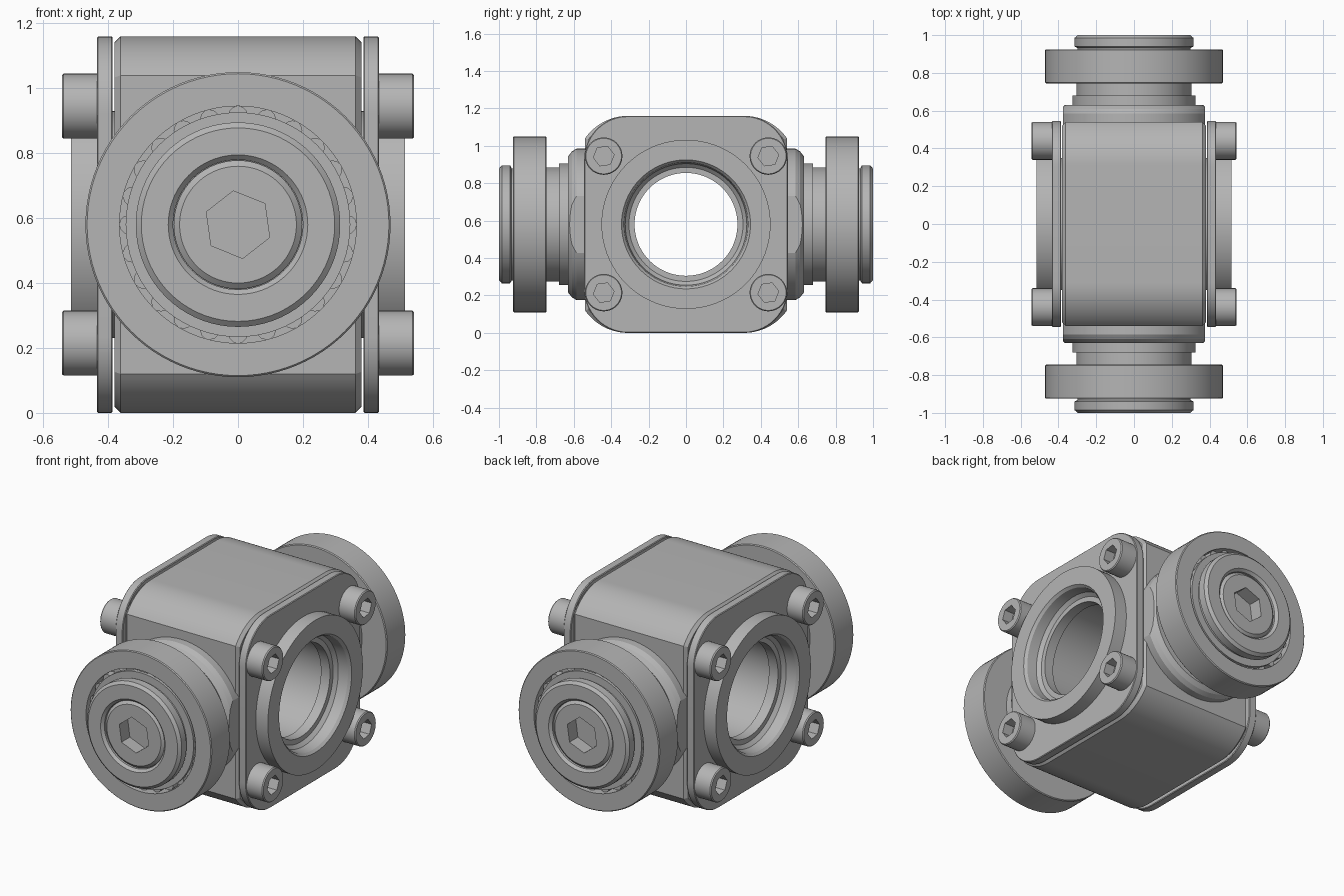
import bpy, bmesh, math
from mathutils import Vector, Matrix

if "Cube" in bpy.data.objects:
    bpy.data.objects.remove(bpy.data.objects["Cube"])

MID = 0.58
steel = bpy.data.materials.new("grey_steel")
steel.use_nodes = True
GREY = (0.46, 0.46, 0.46, 1)
steel.diffuse_color = GREY
steel.node_tree.nodes["Principled BSDF"].inputs["Base Color"].default_value = GREY


def finish(name, bm, matrix=Matrix()):
    bmesh.ops.remove_doubles(bm, verts=bm.verts, dist=1e-5)
    bmesh.ops.transform(bm, matrix=matrix, verts=bm.verts)
    bmesh.ops.recalc_face_normals(bm, faces=bm.faces)
    mesh = bpy.data.meshes.new(name)
    bm.to_mesh(mesh)
    bm.free()
    mesh.materials.append(steel)
    obj = bpy.data.objects.new(name, mesh)
    bpy.context.collection.objects.link(obj)
    return obj


def lathe(name, profile, axis, center=(0, 0, MID), segs=72, turn=0.0):
    """Closed profile of (distance along axis, radius), spun round the axis."""
    bm = bmesh.new()
    rings = []
    for i in range(segs):
        a = math.radians(turn) + math.tau * i / segs
        rings.append([bm.verts.new((r * math.cos(a), r * math.sin(a), h)) for h, r in profile])
    n = len(profile)
    for i in range(segs):
        p, q = rings[i], rings[(i + 1) % segs]
        for j in range(n):
            k = (j + 1) % n
            if profile[j][1] + profile[k][1] > 0:
                bm.faces.new((p[j], p[k], q[k], q[j]))
    rot = Vector(axis).to_track_quat('Z', 'Y').to_matrix().to_4x4()
    return finish(name, bm, Matrix.Translation(center) @ rot)


def rod(name, h0, h1, r, axis, **kw):
    return lathe(name, [(h0, 0), (h0, r), (h1, r), (h1, 0)], axis, **kw)


def rounded_slab(name, x0, x1, cy, cz, radius, half_y, bevel):
    """Rounded outline in y and z, clipped at half_y, extruded along x."""
    start = math.acos(min(1, (half_y - cy) / radius))
    arc = [start + (math.pi / 2 - start) * i / 14 for i in range(15)]
    corner = [(cy + radius * math.cos(a), cz + radius * math.sin(a)) for a in arc]
    outline = corner + [(-y, z) for y, z in reversed(corner)]
    outline += [(-y, -z) for y, z in outline]
    bm = bmesh.new()
    face = bm.faces.new([bm.verts.new((x0, y, MID + z)) for y, z in outline])
    ext = bmesh.ops.extrude_face_region(bm, geom=[face])["geom"]
    bmesh.ops.translate(bm, vec=(x1 - x0, 0, 0), verts=[v for v in ext if isinstance(v, bmesh.types.BMVert)])
    rims = [e for e in bm.edges if abs(e.verts[0].co.x - e.verts[1].co.x) < 1e-6]
    bmesh.ops.bevel(bm, geom=rims, offset=bevel, segments=1, affect='EDGES')
    return finish(name, bm)


def cut(obj, tool, operation='DIFFERENCE'):
    mod = obj.modifiers.new("cut", 'BOOLEAN')
    mod.operation, mod.object, mod.solver = operation, tool, 'EXACT'
    bpy.context.view_layer.objects.active = obj
    bpy.ops.object.modifier_apply(modifier=mod.name)
    bpy.data.objects.remove(tool)


# Main housing with a bore through both sides
body = rounded_slab("housing", -0.38, 0.38, 0.31, 0.30, 0.28, 0.54, 0.018)
cut(body, rod("bore_cutter", -0.6, 0.6, 0.30, (1, 0, 0)))

# Side covers: plate, raised ring and four socket screws each
for s, side in ((1, "left"), (-1, "right")):
    axis = (s, 0, 0)
    plate = rounded_slab(side + "_cover_plate", s * 0.386, s * 0.435, 0.31, 0.345, 0.235, 0.545, 0.004)
    cut(plate, rod("plate_cutter", 0.2, 0.7, 0.34, axis))
    lathe(side + "_bore_ring",
          [(0.36, 0.275), (0.42, 0.275), (0.42, 0.305), (0.44, 0.325), (0.50, 0.332),
           (0.515, 0.345), (0.515, 0.452), (0.43, 0.452), (0.43, 0.35), (0.36, 0.35)], axis)
    for y in (-0.44, 0.44):
        for z in (-0.365, 0.365):
            place = (0, y, MID + z)
            screw = lathe(side + "_cover_screw",
                          [(0.42, 0), (0.42, 0.1), (0.537, 0.1), (0.543, 0.095), (0.543, 0)],
                          axis, center=place, segs=40)
            cut(screw, rod("socket_cutter", 0.48, 0.6, 0.056, axis, center=place, segs=6, turn=8))

# Trunnions and rollers on the front and back
for s, side in ((-1, "front"), (1, "back")):
    axis = (0, s, 0)
    # Round flange trimmed flat on both sides
    flange = lathe(side + "_flange",
                   [(0.48, 0), (0.48, 0.405), (0.585, 0.405), (0.61, 0.39), (0.63, 0.365), (0.63, 0)], axis)
    bm = bmesh.new()
    bmesh.ops.create_cube(bm, size=2, matrix=Matrix.Translation((0, 0, MID)) @ Matrix.Diagonal((0.375, 2, 1, 1)))
    cut(flange, finish("trim_cutter", bm), 'INTERSECT')
    cut(flange, rod("bore_cutter", -0.6, 0.6, 0.30, (1, 0, 0)))
    # Stepped axle with recessed end
    lathe(side + "_axle",
          [(0.60, 0), (0.60, 0.325), (0.68, 0.325), (0.68, 0.305), (0.89, 0.305), (0.89, 0.346),
           (0.917, 0.346), (0.917, 0.30), (0.932, 0.30), (0.94, 0.315), (0.985, 0.315),
           (1.0, 0.298), (1.0, 0.215), (0.985, 0.2), (0.965, 0.2), (0.965, 0)], axis)
    lathe(side + "_roller",
          [(0.745, 0.29), (0.745, 0.465), (0.75, 0.47), (0.92, 0.47), (0.925, 0.465),
           (0.925, 0.365), (0.85, 0.365), (0.85, 0.29)], axis, segs=96)
    # Bearing needles inside the roller
    for i in range(24):
        a = math.tau * i / 24
        rod(side + "_needle", 0.84, 0.90, 0.03, axis, segs=12,
            center=(0.336 * math.cos(a), 0, MID + 0.336 * math.sin(a)))
    # Hex socket end screw
    screw = lathe(side + "_end_screw",
                  [(0.95, 0), (0.95, 0.198), (0.975, 0.198), (0.99, 0.18), (0.99, 0)], axis)
    cut(screw, rod("socket_cutter", 0.91, 1.1, 0.105, axis, segs=6, turn=98))
    axle = bpy.data.objects[side + "_axle"]
    cut(axle, rod("socket_cutter", 0.91, 0.98, 0.105, axis, segs=6, turn=98))

# Smooth round surfaces, keep edges crisp
for obj in bpy.data.objects:
    obj.select_set(obj.type == 'MESH' and obj.data.materials[:] == [steel])
bpy.context.view_layer.objects.active = body
bpy.ops.object.shade_smooth_by_angle(angle=math.radians(20))
